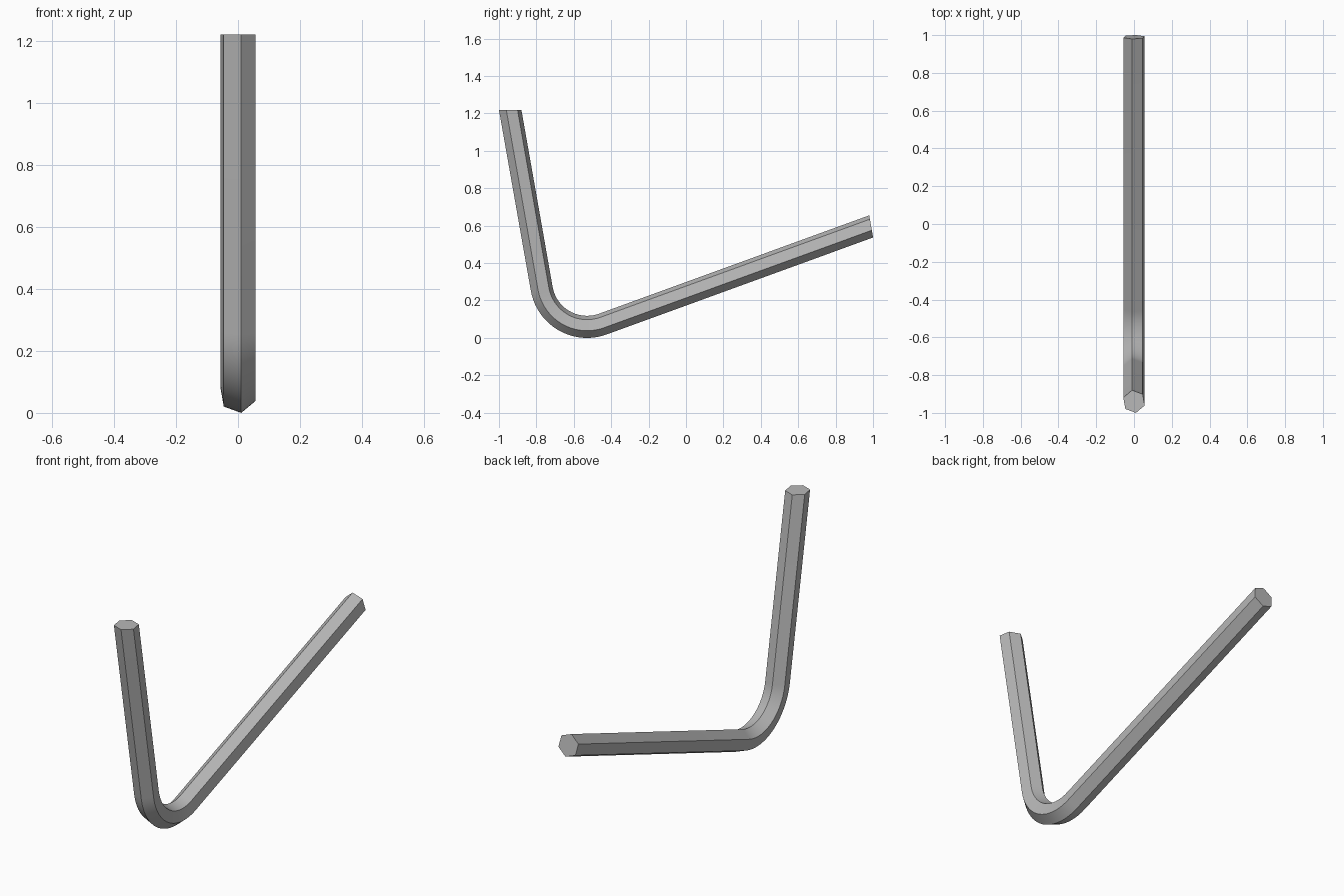
import bpy, bmesh
from math import radians, sin, cos, tan

cube = bpy.data.objects.get("Cube")
if cube:
    bpy.data.objects.remove(cube, do_unlink=True)

HEX_RADIUS = 0.06
BEND_RADIUS = 0.246
BEND_Y, BEND_Z = -0.529, 0.305
START, END = radians(10), radians(110)
SHORT_ARM, LONG_ARM = 0.972, 1.527
BEND_STEPS = 20
END_SKEW = tan(radians(10))
HEX_ANGLES = [radians(-80 + 60 * i) for i in range(6)]

# Steel
steel = bpy.data.materials.new("steel_grey")
steel.use_nodes = True
colour = (0.48, 0.48, 0.48, 1)
steel.diffuse_color = colour
steel.node_tree.nodes["Principled BSDF"].inputs["Base Color"].default_value = colour

bm = bmesh.new()


def hex_ring(theta, slide=0, skew=0):
    """Hexagonal section at a bend angle, slid along the arm and cut at a slant."""
    ny, nz = cos(theta), sin(theta)
    ring = []
    for a in HEX_ANGLES:
        s = HEX_RADIUS * sin(a)
        along = slide + s * skew
        inward = s - BEND_RADIUS
        ring.append(bm.verts.new((HEX_RADIUS * cos(a),
                                  BEND_Y + inward * ny + along * nz,
                                  BEND_Z + inward * nz - along * ny)))
    return ring


# Short arm end, bend, long arm end
rings = [hex_ring(START, -SHORT_ARM, END_SKEW)]
for i in range(BEND_STEPS + 1):
    rings.append(hex_ring(START + (END - START) * i / BEND_STEPS))
rings.append(hex_ring(END, LONG_ARM, END_SKEW))

# Side walls and end caps
for r0, r1 in zip(rings, rings[1:]):
    for i in range(6):
        j = (i + 1) % 6
        bm.faces.new((r0[i], r0[j], r1[j], r1[i]))
bm.faces.new(rings[0])
bm.faces.new(rings[-1])
bmesh.ops.recalc_face_normals(bm, faces=bm.faces)

mesh = bpy.data.meshes.new("hex_key")
bm.to_mesh(mesh)
bm.free()
mesh.materials.append(steel)
key = bpy.data.objects.new("hex_key", mesh)
bpy.context.collection.objects.link(key)

# Smooth bend, crisp hexagon edges
bpy.ops.object.select_all(action='DESELECT')
key.select_set(True)
bpy.context.view_layer.objects.active = key
bpy.ops.object.shade_smooth_by_angle(angle=radians(30))
